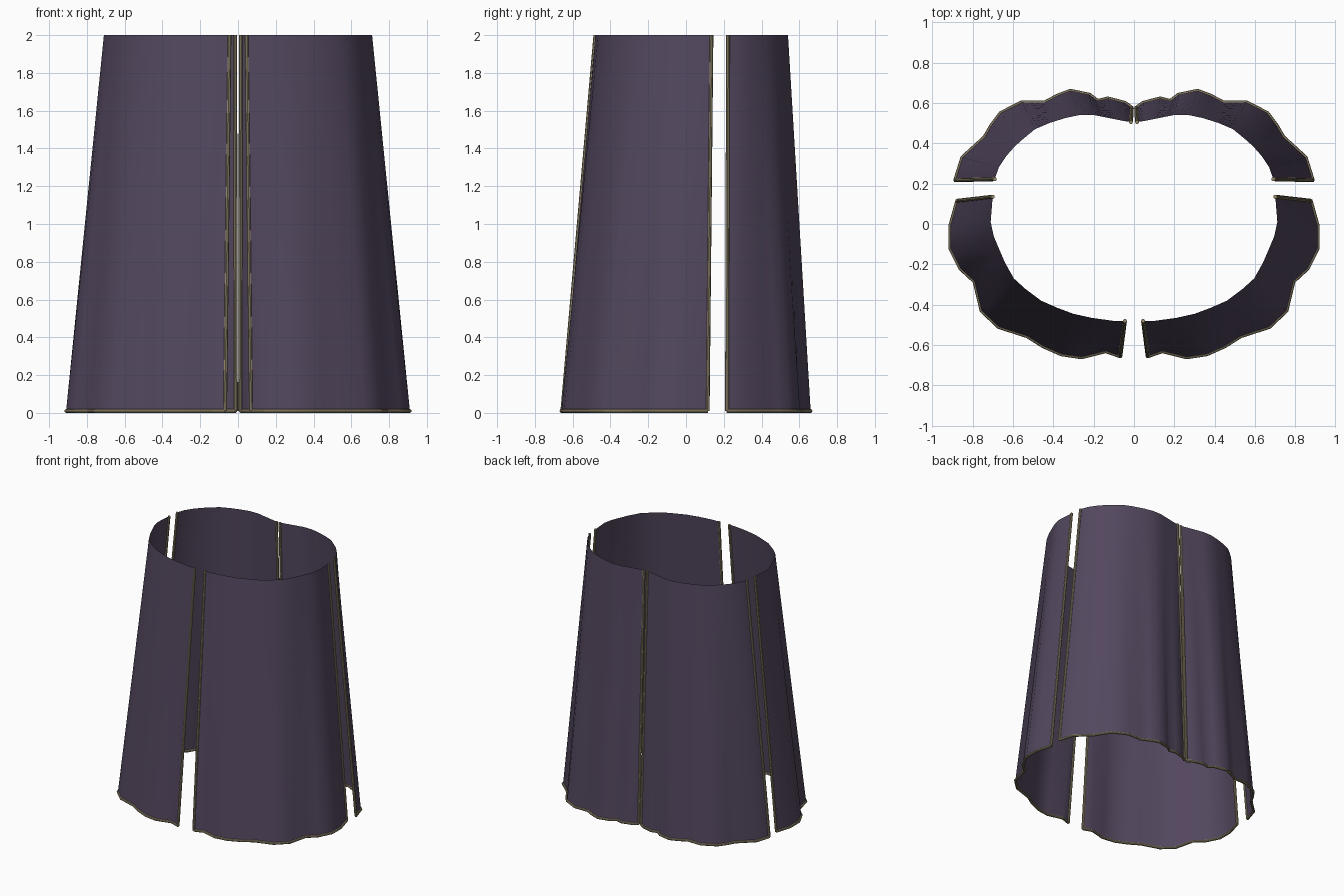
import bpy
from mathutils import Vector

if "Cube" in bpy.data.objects:
    bpy.data.objects.remove(bpy.data.objects["Cube"])

R = 0.01          # cord radius
ROWS = 10         # vertical divisions of the cloth


def material(name, rgb):
    m = bpy.data.materials.new(name)
    m.diffuse_color = (*rgb, 1.0)
    m.use_nodes = True
    m.node_tree.nodes["Principled BSDF"].inputs["Base Color"].default_value = m.diffuse_color
    return m


cloth = material("dusky purple cloth", (0.086, 0.063, 0.112))
trim = material("tan cord", (0.30, 0.25, 0.155))


def mirror_x(obj):
    mod = obj.modifiers.new("mirror", 'MIRROR')
    mod.use_clip = False
    mod.use_mirror_merge = False


def make_panel(name, hem, top):
    """Ruled cloth sheet from the wavy hem up to the smooth top edge."""
    verts, faces = [], []
    n = len(hem)
    for r in range(ROWS + 1):
        for a, b in zip(hem, top):
            verts.append(a.lerp(b, r / ROWS))
    for r in range(ROWS):
        for i in range(n - 1):
            k = r * n + i
            faces.append((k, k + 1, k + n + 1, k + n))
    mesh = bpy.data.meshes.new(name)
    mesh.from_pydata(verts, [], faces)
    mesh.materials.append(cloth)
    mesh.shade_smooth()
    obj = bpy.data.objects.new(name, mesh)
    bpy.context.collection.objects.link(obj)
    mirror_x(obj)


def make_cords(name, paths):
    """Round piping along each path."""
    curve = bpy.data.curves.new(name, 'CURVE')
    curve.dimensions = '3D'
    curve.bevel_depth = R
    curve.bevel_resolution = 2
    curve.use_fill_caps = True
    for path in paths:
        s = curve.splines.new('POLY')
        s.points.add(len(path) - 1)
        for p, co in zip(s.points, path):
            p.co = (*co, 1.0)
        s.use_smooth = True
    curve.materials.append(trim)
    obj = bpy.data.objects.new(name, curve)
    bpy.context.collection.objects.link(obj)
    bpy.ops.object.select_all(action='DESELECT')
    obj.select_set(True)
    bpy.context.view_layer.objects.active = obj
    bpy.ops.object.convert(target='MESH')
    obj = bpy.context.view_layer.objects.active
    obj.name = name
    bpy.ops.object.shade_smooth_by_angle()
    mirror_x(obj)


# Each entry: hem x, hem y, top x, top y (counter-clockwise)
front = [
    (0.068, -0.655, 0.045, -0.48), (0.14, -0.63, 0.10, -0.48),
    (0.26, -0.66, 0.21, -0.465), (0.36, -0.645, 0.30, -0.445),
    (0.45, -0.605, 0.38, -0.415), (0.53, -0.555, 0.46, -0.38),
    (0.67, -0.51, 0.54, -0.32), (0.755, -0.43, 0.595, -0.27),
    (0.79, -0.285, 0.64, -0.19), (0.86, -0.22, 0.67, -0.12),
    (0.91, -0.12, 0.695, -0.06), (0.91, -0.01, 0.71, 0.01),
    (0.875, 0.115, 0.70, 0.135),
]
back = [
    (0.885, 0.217, 0.69, 0.222), (0.85, 0.33, 0.67, 0.28),
    (0.74, 0.43, 0.63, 0.34), (0.705, 0.49, 0.59, 0.385),
    (0.66, 0.55, 0.545, 0.425), (0.555, 0.603, 0.49, 0.47),
    (0.44, 0.603, 0.42, 0.50), (0.38, 0.635, 0.34, 0.525),
    (0.315, 0.66, 0.27, 0.54), (0.22, 0.64, 0.20, 0.54),
    (0.18, 0.61, 0.15, 0.53), (0.13, 0.622, 0.10, 0.52),
    (0.045, 0.60, 0.05, 0.51), (0.011, 0.575, 0.015, 0.505),
]

# Front and back panels with piping on the hem and both side edges
for label, rows in (("front", front), ("back", back)):
    hem = [Vector((a, b, R)) for a, b, _, _ in rows]
    top = [Vector((c, d, 2.0)) for _, _, c, d in rows]
    make_panel(label + "_cloth_panels", hem, top)
    make_cords(label + "_panel_piping",
               [hem, [hem[0], top[0]], [hem[-1], top[-1]]])
